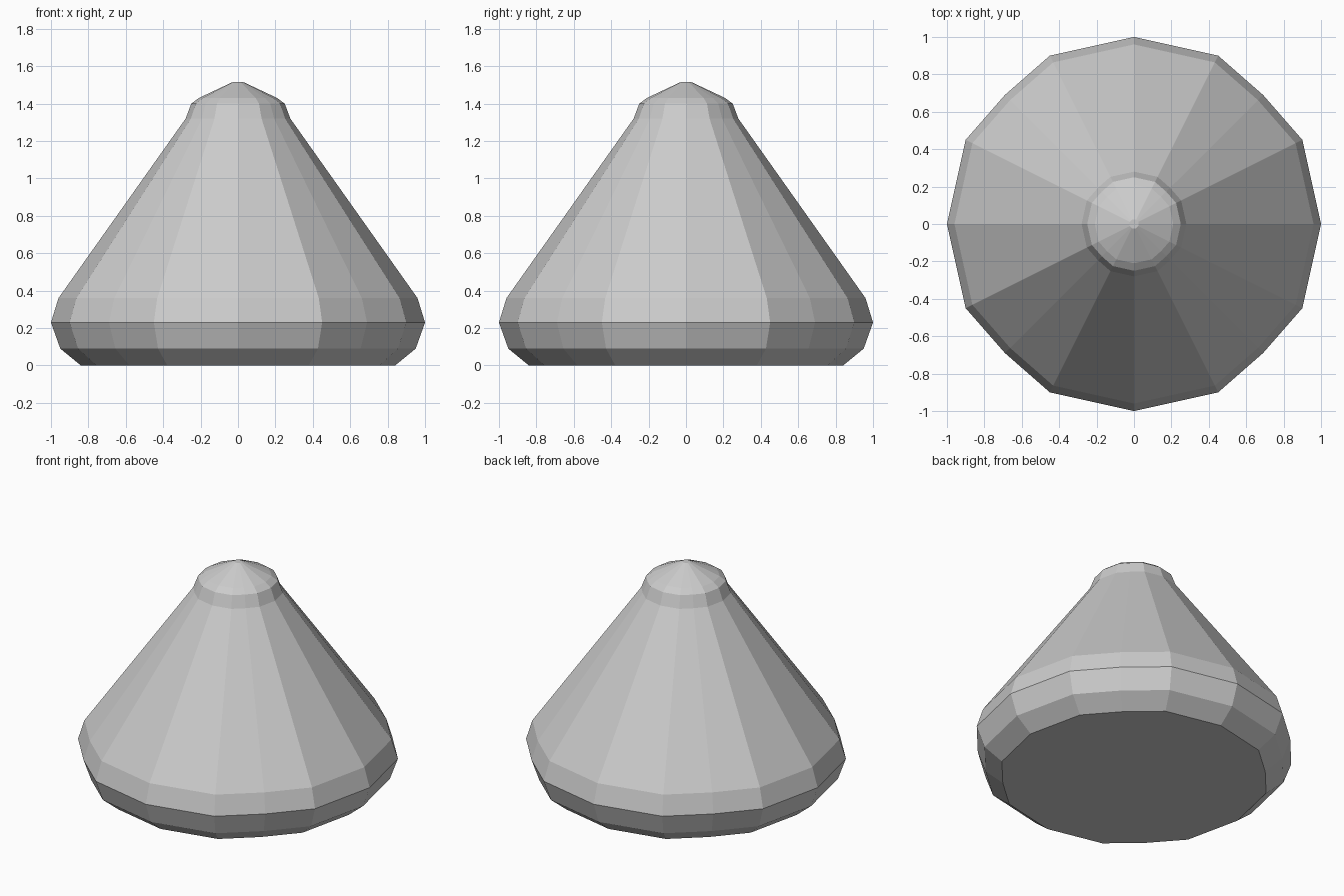
import bpy, bmesh
from mathutils import Vector

if "Cube" in bpy.data.objects:
    bpy.data.objects.remove(bpy.data.objects["Cube"])

# Cross-section: one quadrant of the slightly uneven 16-sided outline
QUARTER = [(1.0, 0.0), (0.90, 0.45), (0.69, 0.69), (0.45, 0.90)]
outline = []
for turn in range(4):
    for x, y in QUARTER:
        for _ in range(turn):
            x, y = -y, x
        outline.append((x, y))


def lathe(name, profile):
    """Loft the outline through (radius, height) rings and cap both ends."""
    bm = bmesh.new()
    rings = [[bm.verts.new(Vector((x * r, y * r, z))) for x, y in outline]
             for r, z in profile]
    n = len(outline)
    for low, high in zip(rings, rings[1:]):
        for i in range(n):
            j = (i + 1) % n
            bm.faces.new((low[i], low[j], high[j], high[i]))
    bm.faces.new(rings[0][::-1])
    bm.faces.new(rings[-1])
    mesh = bpy.data.meshes.new(name)
    bm.to_mesh(mesh)
    bm.free()
    obj = bpy.data.objects.new(name, mesh)
    bpy.context.collection.objects.link(obj)
    return obj


# Cone body with rounded base rim and blunt rounded tip
lathe("cone_body", [
    (0.84, 0.0), (0.95, 0.09), (1.0, 0.23), (0.96, 0.36),
    (0.28, 1.32), (0.25, 1.40), (0.21, 1.43), (0.025, 1.517),
])
